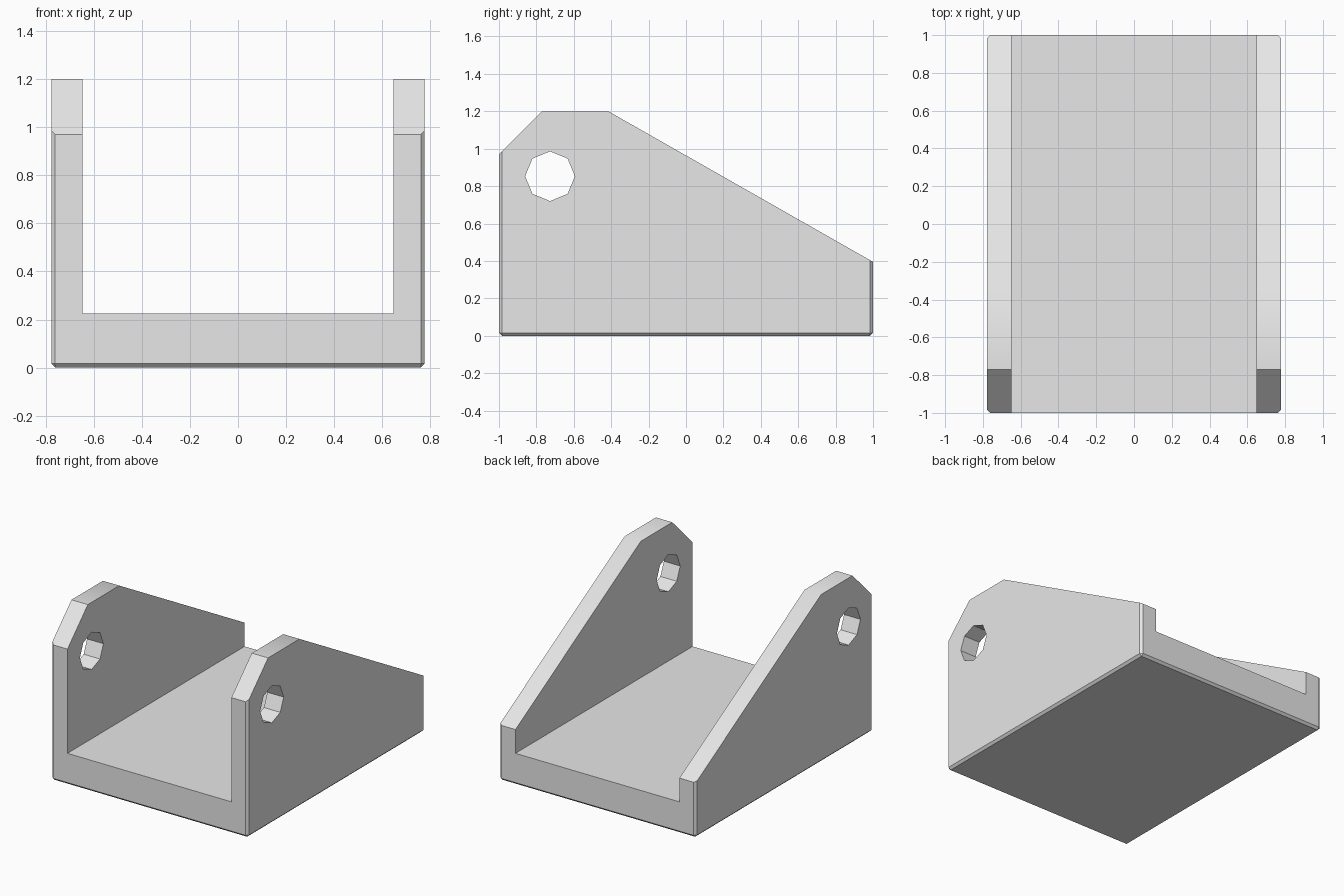
import bpy, bmesh
from math import radians, pi
from mathutils import Matrix, Vector

cube = bpy.data.objects.get("Cube")
if cube:
    bpy.data.objects.remove(cube, do_unlink=True)

HALF_W, HEIGHT, FLOOR, INNER = 0.777, 1.2, 0.225, 0.648
CHAMFER = 0.016

grey = bpy.data.materials.new("light grey")
grey.use_nodes = True
colour = (0.8, 0.8, 0.8, 1)
grey.diffuse_color = colour
grey.node_tree.nodes["Principled BSDF"].inputs["Base Color"].default_value = colour


def make_object(name, bm):
    bmesh.ops.recalc_face_normals(bm, faces=bm.faces)
    mesh = bpy.data.meshes.new(name)
    bm.to_mesh(mesh)
    bm.free()
    mesh.materials.append(grey)
    obj = bpy.data.objects.new(name, mesh)
    bpy.context.collection.objects.link(obj)
    return obj


def box(size, centre):
    bm = bmesh.new()
    bmesh.ops.create_cube(bm, size=1, matrix=Matrix.Translation(centre) @ Matrix.Diagonal((*size, 1)))
    return bm


def trim(bm, a, b):
    """Cut away everything above the line a-b in the side profile (y, z)."""
    normal = Vector((0, a[1] - b[1], b[0] - a[0]))
    geom = bm.verts[:] + bm.edges[:] + bm.faces[:]
    cut = bmesh.ops.bisect_plane(bm, geom=geom, plane_co=(0, *a), plane_no=normal, clear_outer=True)
    edges = [e for e in cut["geom_cut"] if isinstance(e, bmesh.types.BMEdge)]
    bmesh.ops.contextual_create(bm, geom=edges)


# Block with chamfered upright and bottom edges
bm = box((2 * HALF_W, 2, HEIGHT), (0, 0, HEIGHT / 2))
edges = [e for e in bm.edges if min(v.co.z for v in e.verts) < 0.01]
bmesh.ops.bevel(bm, geom=edges, offset=CHAMFER, segments=1, affect='EDGES')

# Sloped front corner and long slope to the back
trim(bm, (-1, 0.97), (-0.77, HEIGHT))
trim(bm, (-0.415, HEIGHT), (1, 0.395))
bracket = make_object("bracket", bm)

# Channel between the side plates
channel = make_object("channel_cutter", box((2 * INNER, 3, 2), (0, 0, FLOOR + 1)))

# Octagonal pin hole through both side plates
bm = bmesh.new()
bmesh.ops.create_cone(bm, cap_ends=True, segments=8, radius1=0.133, radius2=0.133, depth=3,
                      matrix=Matrix.Translation((0, -0.727, 0.853)) @ Matrix.Rotation(pi / 2, 4, 'Y'))
pin_hole = make_object("pin_hole_cutter", bm)

for cutter in (channel, pin_hole):
    cutter.hide_render = True
    mod = bracket.modifiers.new(cutter.name, 'BOOLEAN')
    mod.operation = 'DIFFERENCE'
    mod.solver = 'EXACT'
    mod.object = cutter

# Bake the cuts and remove the cutters
bpy.context.view_layer.update()
evaluated = bracket.evaluated_get(bpy.context.evaluated_depsgraph_get())
mesh = bpy.data.meshes.new_from_object(evaluated)
bracket.modifiers.clear()
bracket.data = mesh
mesh.materials.clear()
mesh.materials.append(grey)
for poly in mesh.polygons:
    poly.material_index = 0
for cutter in (channel, pin_hole):
    bpy.data.objects.remove(cutter, do_unlink=True)

bpy.ops.object.select_all(action='DESELECT')
bracket.select_set(True)
bpy.context.view_layer.objects.active = bracket
bpy.ops.object.shade_smooth_by_angle(angle=radians(30))
